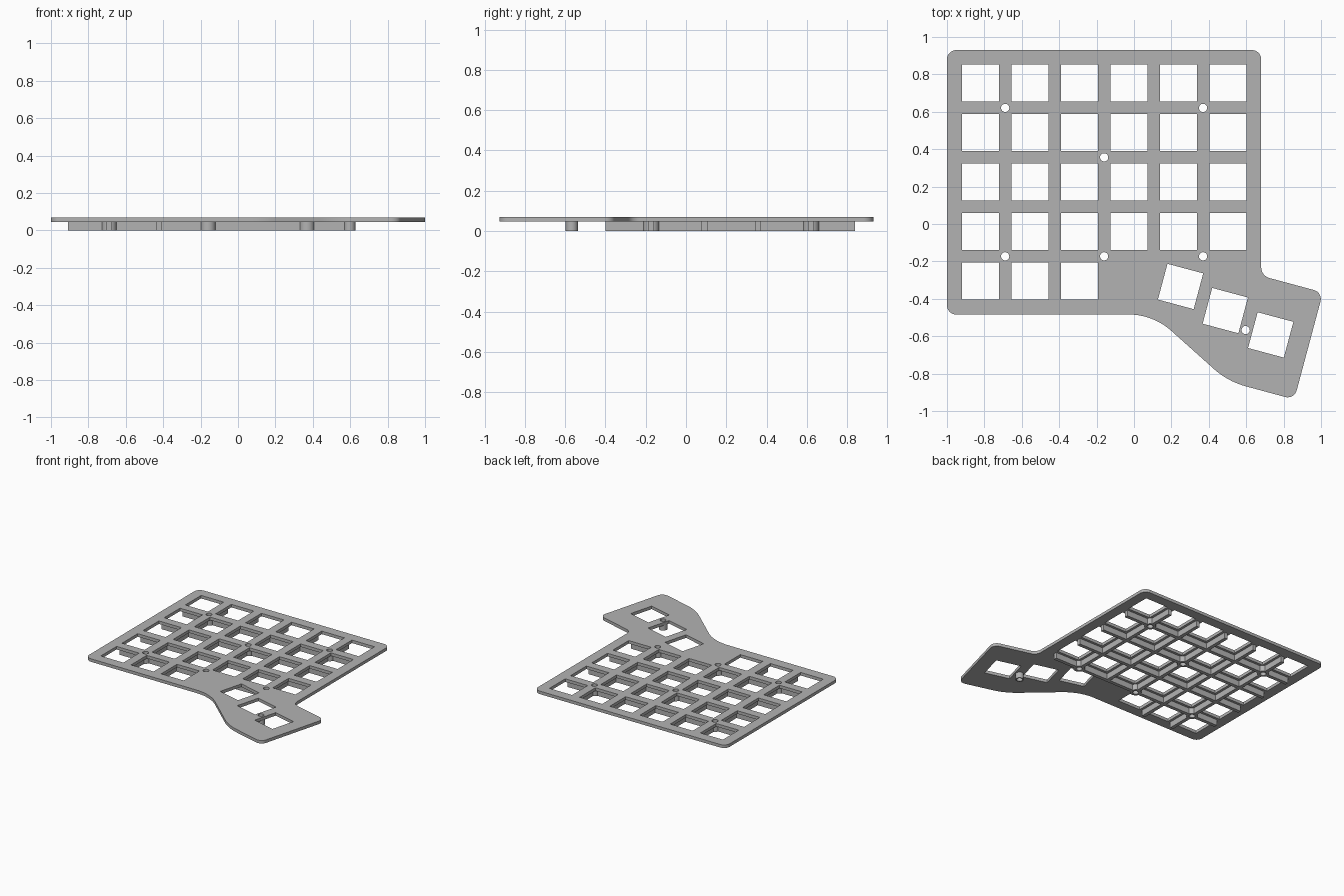
import bpy, bmesh
from math import pi, cos, sin, tan, radians
from mathutils import Vector, Matrix

if "Cube" in bpy.data.objects:
    bpy.data.objects.remove(bpy.data.objects["Cube"])

grey = bpy.data.materials.new("plate_grey")
grey.use_nodes = True
colour = (0.45, 0.45, 0.45, 1)
grey.diffuse_color = colour
grey.node_tree.nodes["Principled BSDF"].inputs["Base Color"].default_value = colour

TOP, UNDER = 0.07, 0.046
PITCH, KEY, RIB = 0.2645, 0.198, 0.028
COLS = [-0.821 + PITCH * i for i in range(6)]
ROWS = [0.753 - PITCH * i for i in range(5)]
GAP_X = [x + PITCH / 2 for x in COLS[:5]]
GAP_Y = [y - PITCH / 2 for y in ROWS[:4]]
POSTS = [(GAP_X[i], GAP_Y[j]) for i, j in ((0, 0), (4, 0), (2, 1), (0, 3), (2, 3), (4, 3))]
THUMB_POST = (0.597, -0.567)
SCREW = 0.022


def rounded(corners, steps=10):
    """Replace each (x, y, radius) corner with an arc."""
    out = []
    for i, (x, y, r) in enumerate(corners):
        p = Vector((x, y))
        a = (Vector(corners[i - 1][:2]) - p).normalized()
        b = (Vector(corners[(i + 1) % len(corners)][:2]) - p).normalized()
        half = a.angle(b) / 2
        reach = r / tan(half)
        centre = p + (a + b).normalized() * (r / sin(half))
        start, end = p + a * reach - centre, p + b * reach - centre
        sweep = end.angle_signed(start)
        for k in range(steps + 1):
            out.append(centre + Matrix.Rotation(sweep * k / steps, 2) @ start)
    return out


def circle(centre, r, n=32):
    return [(centre[0] + r * cos(2 * pi * k / n), centre[1] + r * sin(2 * pi * k / n)) for k in range(n)]


def square(x, y, angle=0):
    h = KEY / 2
    turn = Matrix.Rotation(radians(angle), 2)
    return [Vector((x, y)) + turn @ Vector((i * h, j * h)) for i, j in ((-1, -1), (1, -1), (1, 1), (-1, 1))]


def slab(name, loops, z0, z1):
    """Extruded flat shape; the loops after the first are holes."""
    curve = bpy.data.curves.new(name, 'CURVE')
    curve.dimensions = '2D'
    curve.fill_mode = 'BOTH'
    curve.extrude = (z1 - z0) / 2
    for loop in loops:
        spline = curve.splines.new('POLY')
        spline.points.add(len(loop) - 1)
        for point, co in zip(spline.points, loop):
            point.co = (co[0], co[1], 0, 1)
        spline.use_cyclic_u = True
    ob = bpy.data.objects.new(name, curve)
    ob.location.z = (z0 + z1) / 2
    bpy.context.collection.objects.link(ob)
    bpy.ops.object.select_all(action='DESELECT')
    ob.select_set(True)
    bpy.context.view_layer.objects.active = ob
    bpy.ops.object.convert(target='MESH')
    ob = bpy.context.object
    bm = bmesh.new()
    bm.from_mesh(ob.data)
    bmesh.ops.remove_doubles(bm, verts=bm.verts, dist=0.0001)
    bmesh.ops.recalc_face_normals(bm, faces=bm.faces)
    bm.to_mesh(ob.data)
    bm.free()
    ob.data.materials.clear()
    ob.data.materials.append(grey)
    bpy.ops.object.shade_smooth_by_angle(angle=radians(30))


# Top plate: rounded outline with key and screw openings
outline = rounded([
    (-1, 0.93, 0.05), (-1, -0.484, 0.05), (0.102, -0.484, 0.34), (0.502, -0.842, 0.42),
    (0.857, -0.938, 0.05), (1.01, -0.366, 0.05), (0.68, -0.277, 0.06), (0.68, 0.93, 0.05)])
keys = [square(x, y) for j, y in enumerate(ROWS) for x in (COLS if j < 4 else COLS[:3])]
keys += [square(x, y, -15) for x, y in ((0.249, -0.334), (0.488, -0.463), (0.731, -0.593))]
screws = [circle(p, SCREW) for p in POSTS + [THUMB_POST]]
slab("key_plate", [outline] + keys + screws, UNDER, TOP)

# Hollow screw posts below the plate
for p in POSTS:
    slab("screw_post", [circle(p, 0.041), circle(p, SCREW)], 0, UNDER)
slab("thumb_screw_post", [circle(THUMB_POST, 0.03), circle(THUMB_POST, SCREW)], 0, UNDER)


def rib(name, axis, fixed, start, end):
    """Stiffening rib along an axis, interrupted at the screw posts."""
    cuts = sorted(p[axis] for p in POSTS if abs(p[1 - axis] - fixed) < 0.01)
    clear = 0.032
    edges = [start] + [c + s * clear for c in cuts for s in (-1, 1)] + [end]
    for a, b in zip(edges[::2], edges[1::2]):
        if b - a > 0.01:
            w = RIB / 2
            box = [(a, fixed - w), (b, fixed - w), (b, fixed + w), (a, fixed + w)]
            slab(name, [[q if axis == 0 else q[::-1] for q in box]], 0, UNDER)


for y in GAP_Y:
    rib("row_rib", 0, y, -0.91, 0.595)
for i, x in enumerate(GAP_X):
    rib("column_rib", 1, x, -0.40 if i < 2 else GAP_Y[3] - RIB / 2, 0.84)
